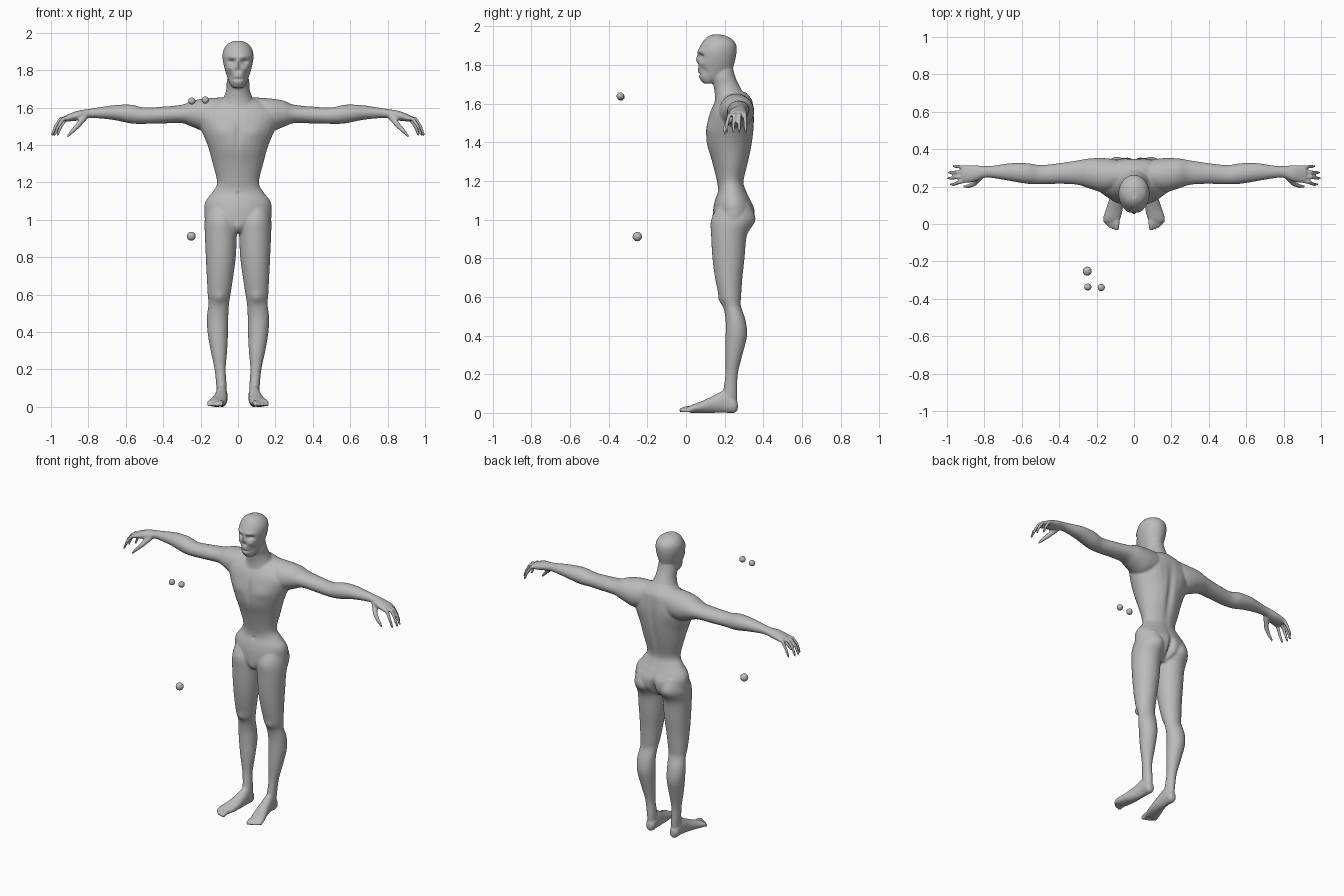
import bpy, bmesh, math
from mathutils import Vector

cube = bpy.data.objects.get("Cube")
if cube:
    bpy.data.objects.remove(cube)

clay = bpy.data.materials.new("grey clay")
clay.use_nodes = True
GREY = (0.5, 0.5, 0.5, 1)
clay.diffuse_color = GREY
clay.node_tree.nodes["Principled BSDF"].inputs["Base Color"].default_value = GREY

SIDES = 32
body_mesh = bmesh.new()


def spline(a, b, c, d, t):
    """Smooth step from b to c between neighbouring rings."""
    return [q + t / 2 * (r - p + t * (2 * p - 5 * q + 4 * r - s + t * (3 * (q - r) + s - p)))
            for p, q, r, s in zip(a, b, c, d)]


def loft(rings, axis, flip=1, steps=4):
    """Skin oval rings given as (position, low u, high u, low v, high v)."""
    last = len(rings) - 1
    dense = []
    for i in range(last):
        near = [rings[max(i - 1, 0)], rings[i], rings[i + 1], rings[min(i + 2, last)]]
        dense += [spline(*near, k / steps) for k in range(steps)]
    dense.append(rings[last])
    loops = []
    for pos, u0, u1, v0, v1 in dense:
        loop = []
        for k in range(SIDES):
            a = math.tau * k / SIDES
            co = [(u0 + u1) / 2 + (u1 - u0) / 2 * math.cos(a),
                  (v0 + v1) / 2 + (v1 - v0) / 2 * math.sin(a)]
            co.insert("xyz".index(axis), pos)
            loop.append(body_mesh.verts.new((co[0] * flip, co[1], co[2])))
        loops.append(loop)
    for a, b in zip(loops, loops[1:]):
        for k in range(SIDES):
            n = (k + 1) % SIDES
            body_mesh.faces.new((a[k], a[n], b[n], b[k]))
    body_mesh.faces.new(loops[0])
    body_mesh.faces.new(loops[-1])


def centred(rings):
    """Expand (height, half width, front, back) to full ring extents."""
    return [(z, -w, w, front, back) for z, w, front, back in rings]


def digit(points, radii, flip):
    """Chain of tapered segments with round joints."""
    points = [Vector((x * flip, y, z)) for x, y, z in points]
    for p, r in zip(points, radii):
        ball = bmesh.ops.create_icosphere(body_mesh, subdivisions=2, radius=r)
        bmesh.ops.translate(body_mesh, verts=ball["verts"], vec=p)
    for p, q, r, s in zip(points, points[1:], radii, radii[1:]):
        seg = bmesh.ops.create_cone(body_mesh, cap_ends=True, segments=12,
                                    radius1=r, radius2=s, depth=(q - p).length)
        bmesh.ops.rotate(body_mesh, verts=seg["verts"],
                         matrix=(q - p).to_track_quat("Z", "Y").to_matrix())
        bmesh.ops.translate(body_mesh, verts=seg["verts"], vec=(p + q) / 2)


# Torso, neck and head
loft(centred([
    (.93, .06, .17, .28), (.98, .165, .14, .34), (1.05, .18, .14, .355),
    (1.1, .173, .15, .335), (1.15, .135, .165, .312), (1.2, .112, .16, .3),
    (1.3, .135, .135, .325), (1.4, .163, .105, .345), (1.5, .205, .11, .352),
    (1.57, .22, .13, .35), (1.62, .16, .16, .342), (1.66, .06, .19, .31)]), "z")
loft(centred([
    (1.57, .14, .14, .34), (1.63, .09, .15, .31), (1.69, .064, .143, .278),
    (1.74, .06, .13, .255), (1.8, .05, .14, .24)]), "z")
loft(centred([
    (1.705, .028, .09, .14), (1.73, .045, .07, .19), (1.77, .06, .062, .235),
    (1.82, .075, .06, .253), (1.87, .083, .062, .262), (1.91, .077, .08, .258),
    (1.94, .055, .103, .23), (1.957, .02, .13, .19)]), "z")

LEG = [
    (1.08, .03, .16, .17, .33), (1, .005, .178, .13, .352), (.92, .006, .177, .13, .315),
    (.8, .012, .172, .137, .303), (.7, .025, .167, .15, .292), (.6, .04, .162, .172, .285),
    (.55, .048, .158, .193, .285), (.48, .052, .166, .205, .308), (.4, .053, .163, .205, .316),
    (.3, .058, .146, .203, .292), (.2, .066, .125, .204, .268), (.1, .06, .115, .19, .265),
    (.04, .062, .11, .18, .262)]
FOOT = [
    (.268, .07, .1, .015, .055), (.25, .058, .115, 0, .08), (.2, .056, .118, 0, .115),
    (.14, .056, .13, 0, .088), (.08, .06, .15, 0, .06), (.03, .072, .166, 0, .042),
    (.01, .08, .16, .004, .032)]
ARM = [
    (.06, .19, .335, 1.5, 1.655), (.16, .17, .352, 1.47, 1.65), (.24, .19, .35, 1.495, 1.638),
    (.3, .21, .34, 1.517, 1.615), (.4, .215, .325, 1.515, 1.605), (.5, .212, .315, 1.513, 1.6),
    (.57, .215, .325, 1.515, 1.615), (.66, .23, .325, 1.533, 1.613), (.75, .245, .312, 1.543, 1.6),
    (.8, .247, .31, 1.543, 1.592), (.86, .224, .315, 1.53, 1.582), (.92, .22, .315, 1.525, 1.56)]
# Knuckle y, tip y, tip x
FINGERS = [(.235, .212, .98), (.257, .245, .993), (.28, .275, .99), (.3, .308, .965)]
# Base x, tip x, tip y, radius
TOES = [(.09, .092, -.024, .014), (.108, .112, -.022, .01), (.124, .13, -.012, .01),
        (.138, .145, 0, .009), (.152, .157, .012, .009)]

for side in (1, -1):
    # Leg, foot and toes
    loft(LEG, "z", side)
    loft(FOOT, "y", side)
    for base, tip, end, r in TOES:
        digit([(base, .05, .022), ((base + tip) / 2, end + .025, .022), (tip, end, r)],
              [r, r, r * .9], side)
    # Arm, fingers and thumb
    loft(ARM, "x", side)
    for base, tip, reach in FINGERS:
        digit([(.89, base, 1.547), (reach - .045, (base + tip) / 2, 1.54),
               (reach - .018, tip, 1.5), (reach, tip, 1.455)], [.013, .0105, .0095, .007], side)
    digit([(.82, .255, 1.55), (.855, .215, 1.505), (.885, .202, 1.475), (.91, .2, 1.446)],
          [.018, .014, .011, .007], side)

bmesh.ops.recalc_face_normals(body_mesh, faces=body_mesh.faces)
mesh = bpy.data.meshes.new("body")
body_mesh.to_mesh(mesh)
body_mesh.free()
body = bpy.data.objects.new("body", mesh)
bpy.context.collection.objects.link(body)
bpy.context.view_layer.objects.active = body
body.select_set(True)

# Fuse all the parts into one skin
fuse = body.modifiers.new("fuse", "REMESH")
fuse.mode = "VOXEL"
fuse.voxel_size = .006
soften = body.modifiers.new("soften", "SMOOTH")
soften.iterations = 4
for name in ("fuse", "soften"):
    bpy.ops.object.modifier_apply(modifier=name)

# Sculpted dents and bulges: x, y, z, width, height, push along y
SCULPT = [
    (.034, .07, 1.845, .02, .012, .02), (.035, .06, 1.872, .03, .01, -.007),   # eyes, brows
    (0, .06, 1.83, .008, .02, -.008), (.007, .06, 1.798, .008, .012, .01),     # nose
    (.045, .07, 1.808, .016, .011, -.007), (.045, .08, 1.768, .014, .02, .01),  # cheeks
    (0, .065, 1.752, .026, .006, .009),                                        # mouth
    (.09, .11, 1.47, .06, .04, -.008), (0, .1, 1.45, .016, .09, .008),         # chest
    (0, .15, 1.14, .01, .01, .008), (0, .14, .95, .025, .03, -.012),           # belly, groin
    (0, .35, 1.35, .022, .17, -.013), (.1, .35, 1.5, .05, .06, .006),          # spine, shoulder blades
    (.085, .35, 1, .055, .055, .008), (0, .35, .98, .016, .07, -.03),          # buttocks
    (.1, .17, .58, .03, .03, -.008)]                                           # knees
DEPTH = .06
for v in body.data.vertices:
    x, y, z = v.co
    v.co.y += sum(push * math.exp(-((abs(x) - cx) / w) ** 2 - ((z - cz) / h) ** 2
                                  - ((y - cy) / DEPTH) ** 2)
                  for cx, cy, cz, w, h, push in SCULPT)
body.data.materials.clear()
body.data.materials.append(clay)
bpy.ops.object.shade_smooth()

# Small floating balls
for name, spot, r in (("upper_ball_outer", (-.247, -.337, 1.635), .019),
                      ("upper_ball_inner", (-.175, -.34, 1.64), .019),
                      ("lower_ball", (-.25, -.252, .912), .024)):
    bpy.ops.mesh.primitive_uv_sphere_add(segments=24, ring_count=12, radius=r, location=spot)
    ball = bpy.context.object
    ball.name = name
    ball.data.materials.append(clay)
    bpy.ops.object.shade_smooth()
